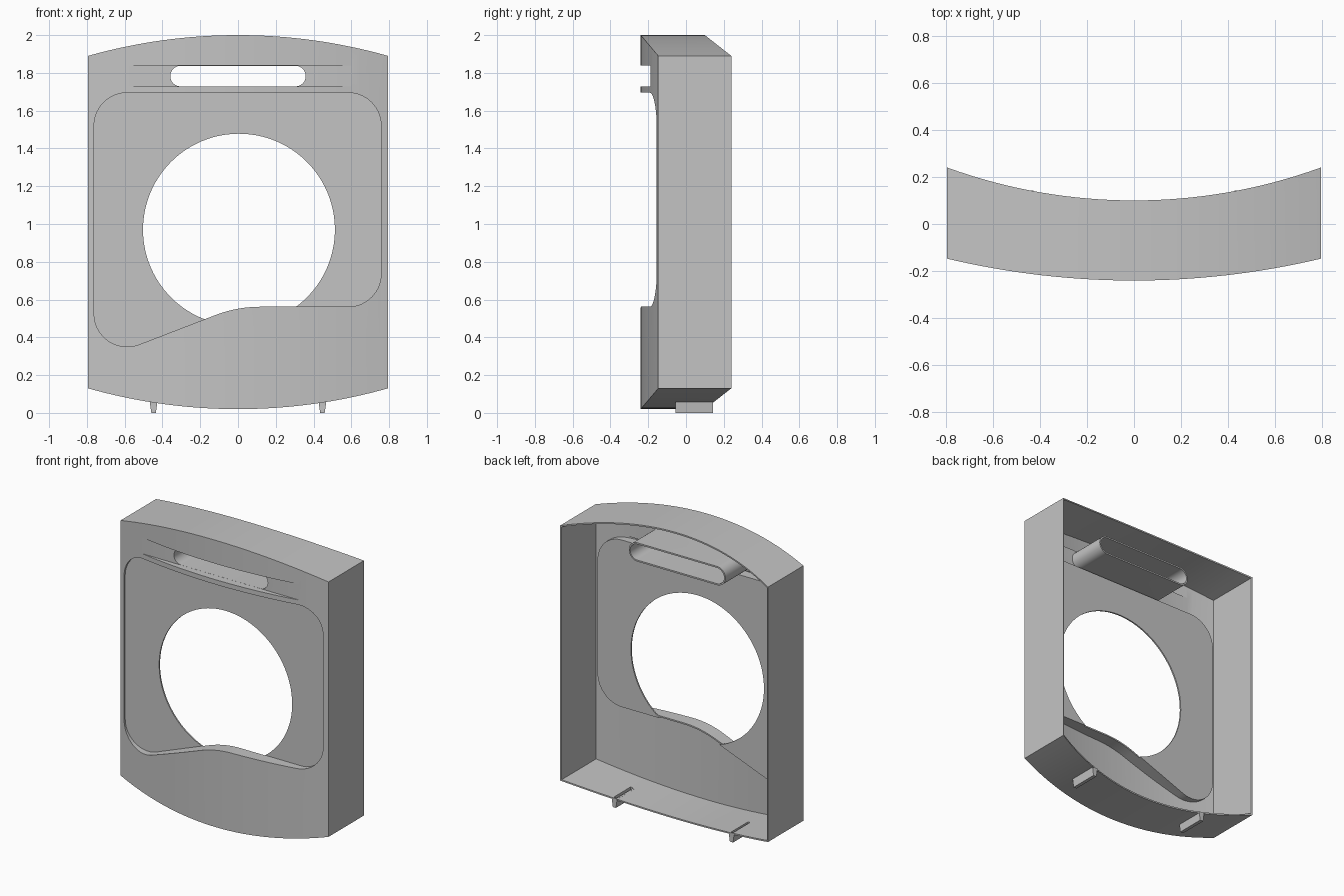
import bpy, bmesh, math

cube = bpy.data.objects.get("Cube")
if cube:
    bpy.data.objects.remove(cube, do_unlink=True)

HALF = 0.794      # half width of the housing
T = 0.01          # wall thickness
PANEL = -0.142    # front of the recessed panel
GROOVE = -0.187   # floor of the handle groove

grey = bpy.data.materials.new("light_grey")
grey.use_nodes = True
grey.diffuse_color = (0.55, 0.55, 0.55, 1)
grey.node_tree.nodes["Principled BSDF"].inputs["Base Color"].default_value = (0.55, 0.55, 0.55, 1)


def finish(name, bm):
    bmesh.ops.recalc_face_normals(bm, faces=bm.faces)
    mesh = bpy.data.meshes.new(name)
    bm.to_mesh(mesh)
    bm.free()
    mesh.materials.append(grey)
    obj = bpy.data.objects.new(name, mesh)
    bpy.context.collection.objects.link(obj)
    return obj


def prism(name, pts, y0, y1):
    """Extrude an x-z outline along y."""
    bm = bmesh.new()
    a = [bm.verts.new((x, y0, z)) for x, z in pts]
    b = [bm.verts.new((x, y1, z)) for x, z in pts]
    bm.faces.new(a)
    bm.faces.new(b)
    for i in range(len(pts)):
        j = (i + 1) % len(pts)
        bm.faces.new((a[i], a[j], b[j], b[i]))
    return finish(name, bm)


def sag(x, start, depth):
    """Shallow circular arc: start at the middle, start + depth at the sides."""
    r = (HALF ** 2 + depth ** 2) / (2 * abs(depth))
    return start + math.copysign(r - math.sqrt(r * r - x * x), depth)


def curved_block(name, t, back_extra, n=32):
    """Block with bowed front, back, top and bottom, inset by t."""
    bm = bmesh.new()
    rings = []
    for i in range(n + 1):
        x = (HALF - t) * (2 * i / n - 1)
        front = sag(x, -0.24, 0.093) + t
        back = sag(x, 0.1, 0.14) + back_extra
        low, high = sag(x, 0.02, 0.11) + t, sag(x, 2.0, -0.11) - t
        rings.append([bm.verts.new((x, y, z)) for y, z in
                      ((front, low), (front, high), (back, high), (back, low))])
    for p, q in zip(rings, rings[1:]):
        for k in range(4):
            m = (k + 1) % 4
            bm.faces.new((p[k], p[m], q[m], q[k]))
    bm.faces.new(rings[0])
    bm.faces.new(rings[-1])
    return finish(name, bm)


def arcs(specs, n=14):
    """Outline made of arcs (cx, cz, radius, start, end in degrees)."""
    pts = []
    for cx, cz, r, a0, a1 in specs:
        for i in range(n + 1):
            a = math.radians(a0 + (a1 - a0) * i / n)
            pts.append((cx + r * math.cos(a), cz + r * math.sin(a)))
    return pts


def recess_outline(g):
    """Rounded window with a wavy lower edge, grown by g."""
    r = 0.175 + g
    return arcs([(0.583, 1.52, r, 0, 90), (-0.587, 1.52, r, 90, 180),
                 (-0.587, 0.525, r, 180, 291), (0.12, -0.108, 0.67 - g, 111, 90),
                 (0.583, 0.737, r, -90, 0)])


def slot_outline(g):
    r = 0.055 + g
    return arcs([(0.304, 1.783, r, -90, 90), (-0.304, 1.783, r, 90, 270)], 18)


def groove_outline(g):
    return [(-0.7, 1.728 - g), (0.7, 1.728 - g), (0.7, 1.838 + g), (-0.7, 1.838 + g)]


def boolean(target, tool, operation):
    """Apply a boolean and discard the tool."""
    mod = target.modifiers.new("cut", 'BOOLEAN')
    mod.object, mod.operation, mod.solver = tool, operation, 'EXACT'
    tool.hide_render = True
    bpy.context.view_layer.update()
    graph = bpy.context.evaluated_depsgraph_get()
    mesh = bpy.data.meshes.new_from_object(target.evaluated_get(graph))
    target.modifiers.clear()
    target.data = mesh
    bpy.data.objects.remove(tool, do_unlink=True)


# Interior space, leaving walls around recess, groove and handle tube
cavity = curved_block("cavity", T, 0.1)
for tool in (prism("recess_wall", recess_outline(T), -0.6, PANEL + T),
             prism("groove_wall", groove_outline(T), -0.6, GROOVE + T),
             prism("tube_wall", slot_outline(T), -0.6, 0.097)):
    boolean(cavity, tool, 'DIFFERENCE')

# Housing shell with recess, groove, handle slot and round opening
housing = curved_block("housing", 0, 0)
circle = arcs([(0.005, 0.97, 0.508, 0, 358)], 95)
for tool in (cavity,
             prism("recess", recess_outline(0), -0.6, PANEL),
             prism("groove", groove_outline(0), -0.6, GROOVE),
             prism("slot", slot_outline(-0.0005), -0.6, 0.5),
             prism("opening", circle, PANEL - 0.003, PANEL + 0.05)):
    boolean(housing, tool, 'DIFFERENCE')

# Tapered hollow feet under the bottom wall
for s in (-1, 1):
    x = 0.447 * s
    foot = [(x - 0.012, 0), (x + 0.012, 0), (x + 0.021, 0.062), (x - 0.021, 0.062)]
    boolean(housing, prism("foot", foot, -0.056, 0.143), 'UNION')
    channel = [(x - 0.005, 0.012), (x + 0.005, 0.012), (x + 0.012, 0.09), (x - 0.012, 0.09)]
    boolean(housing, prism("channel", channel, -0.048, 0.135), 'DIFFERENCE')

bpy.ops.object.select_all(action='DESELECT')
housing.select_set(True)
bpy.context.view_layer.objects.active = housing
bpy.ops.object.shade_smooth_by_angle(angle=math.radians(25))
